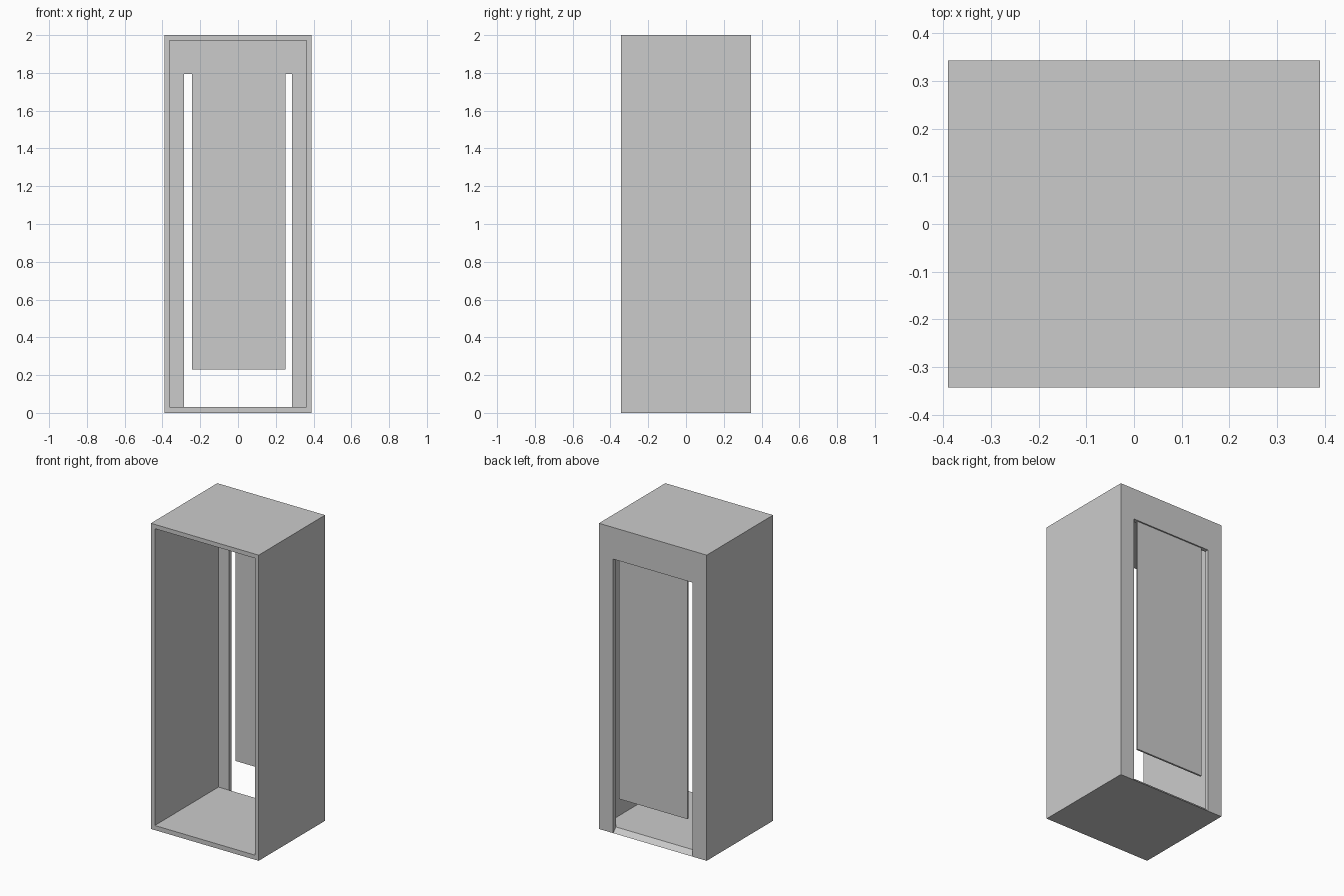
import bpy, bmesh

if "Cube" in bpy.data.objects:
    bpy.data.objects.remove(bpy.data.objects["Cube"])


def extrude_profile(name, profile, x0, x1):
    """Extrude a closed (y, z) profile along x."""
    bm = bmesh.new()
    face = bm.faces.new([bm.verts.new((x0, y, z)) for y, z in profile])
    res = bmesh.ops.extrude_face_region(bm, geom=[face])
    verts = [g for g in res["geom"] if isinstance(g, bmesh.types.BMVert)]
    bmesh.ops.translate(bm, verts=verts, vec=(x1 - x0, 0, 0))
    bmesh.ops.recalc_face_normals(bm, faces=bm.faces)
    mesh = bpy.data.meshes.new(name)
    bm.to_mesh(mesh)
    bm.free()
    obj = bpy.data.objects.new(name, mesh)
    bpy.context.collection.objects.link(obj)
    return obj


def box(name, x0, x1, y0, y1, z0, z1):
    return extrude_profile(name, [(y0, z0), (y1, z0), (y1, z1), (y0, z1)], x0, x1)


def cut(target, cutter):
    mod = target.modifiers.new("cut", "BOOLEAN")
    mod.operation = "DIFFERENCE"
    mod.solver = "EXACT"
    mod.object = cutter
    bpy.context.view_layer.objects.active = target
    bpy.ops.object.modifier_apply(modifier=mod.name)
    bpy.data.objects.remove(cutter, do_unlink=True)


W, D, H = 0.39, 0.343, 2.0      # half width, half depth, height
WALL, FLOOR = 0.028, 0.03
DOOR_W, DOOR_TOP = 0.287, 1.793

# Booth shell, open at the front
shell = box("booth_shell", -W, W, -D, D, 0, H)
cut(shell, box("cavity_cutter", -W + WALL, W - WALL, -D - 0.1, D - WALL,
               FLOOR, H - WALL))

# Back doorway with a sloped threshold running down to the ground
slope = FLOOR / WALL
y_in, y_out = D - WALL - 0.01, D + 0.01
cut(shell, extrude_profile("doorway_cutter", [
    (y_in, (D - y_in) * slope), (y_out, (D - y_out) * slope),
    (y_out, DOOR_TOP), (y_in, DOOR_TOP)], -DOOR_W, DOOR_W))

# Thin door panel hanging from the lintel, clear of the jambs and floor
box("door_panel", -0.244, 0.252, D - 0.021, D - 0.009, 0.23, DOOR_TOP)
